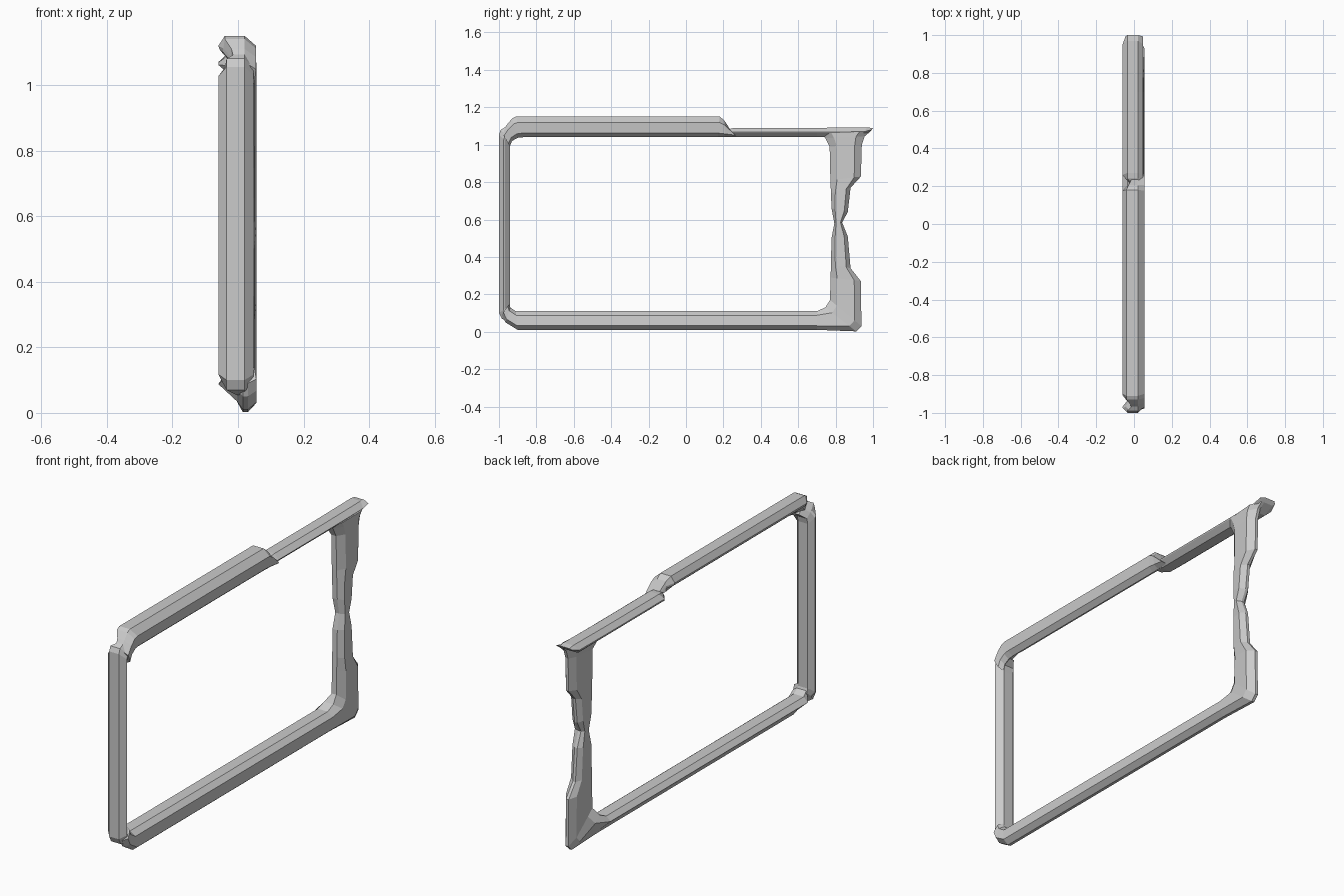
import bpy, bmesh

# Cross-sections: (x, t), where t = 0 is the inner edge and t = 1 the outer edge
WEDGE = [(-.035, 0), (.022, 0), (.05, .22), (.056, .78), (.03, 1), (.015, 1), (-.003, .75), (-.06, .22)]
HEX = [(-.035, 0), (.02, 0), (.045, .45), (.048, .56), (.02, 1), (-.035, 1), (-.06, .56), (-.06, .42)]
HOOK = [(-.03, .42), (.025, 0), (.05, .2), (.055, .72), (.02, 1), (-.04, 1), (-.06, .72), (-.055, .6)]
FULL = -1   # no cut on the back side


def beam(name, section, stations):
    """Loft a section through stations (inner y, inner z, outer y, outer z, lowest x)."""
    bm = bmesh.new()
    rings = []
    for iy, iz, oy, oz, low in stations:
        rings.append([bm.verts.new((max(x, low), iy + (oy - iy) * t, iz + (oz - iz) * t))
                      for x, t in section])
    n = len(section)
    for a, b in zip(rings, rings[1:]):
        for i in range(n):
            j = (i + 1) % n
            bm.faces.new((a[i], a[j], b[j], b[i]))
    bm.faces.new(rings[0])
    bm.faces.new(rings[-1])
    bmesh.ops.recalc_face_normals(bm, faces=bm.faces)
    me = bpy.data.meshes.new(name)
    bm.to_mesh(me)
    bm.free()
    ob = bpy.data.objects.new(name, me)
    bpy.context.collection.objects.link(ob)
    return ob


# Bottom rail, turning up into the thin chipped post
beam("bottom_rail_and_broken_post", WEDGE, [
    (-.945, .15, -.985, .09, -.02),
    (-.94, .13, -.965, .05, -.03),
    (-.91, .11, -.90, .01, FULL),
    (.70, .11, .70, .01, FULL),
    (.745, .13, .91, .002, -.03),
    (.77, .17, .938, .03, -.005),
    (.773, .29, .935, .27, -.005),
    (.775, .36, .88, .34, -.005),
    (.778, .50, .865, .51, -.005),
    (.793, .58, .835, .585, 0),
    (.778, .66, .865, .64, -.005),
    (.775, .74, .88, .77, -.005),
    (.772, .81, .935, .83, -.005),
    (.768, .99, .94, 1.0, -.005),
    (.745, 1.035, .955, 1.045, -.02),
    (.72, 1.06, .985, 1.07, -.03)])

# Intact post
beam("left_post", HEX, [
    (-.92, .10, -.95, .055, -.005),
    (-.935, .12, -.985, .07, -.04),
    (-.942, .14, -1.0, .10, FULL),
    (-.942, .99, -1.0, 1.055, FULL),
    (-.935, 1.02, -.99, 1.08, -.04),
    (-.905, 1.045, -.965, 1.095, -.01)])

# Thick part of the top rail
beam("top_rail_thick", HOOK, [
    (-.942, .99, -.985, 1.07, -.01),
    (-.93, 1.02, -.955, 1.11, -.02),
    (-.90, 1.037, -.93, 1.14, -.045),
    (-.87, 1.04, -.91, 1.15, FULL),
    (.17, 1.04, .18, 1.15, FULL),
    (.21, 1.04, .205, 1.13, -.03),
    (.27, 1.045, .24, 1.075, -.01)])

# Thin part of the top rail, ending in a prong
beam("top_rail_thin", HEX, [
    (.19, 1.045, .21, 1.07, -.01),
    (.23, 1.04, .24, 1.087, -.04),
    (.25, 1.04, .27, 1.09, FULL),
    (.70, 1.04, .70, 1.09, FULL),
    (.93, 1.04, .97, 1.093, FULL),
    (.985, 1.07, 1.0, 1.088, -.045)])
